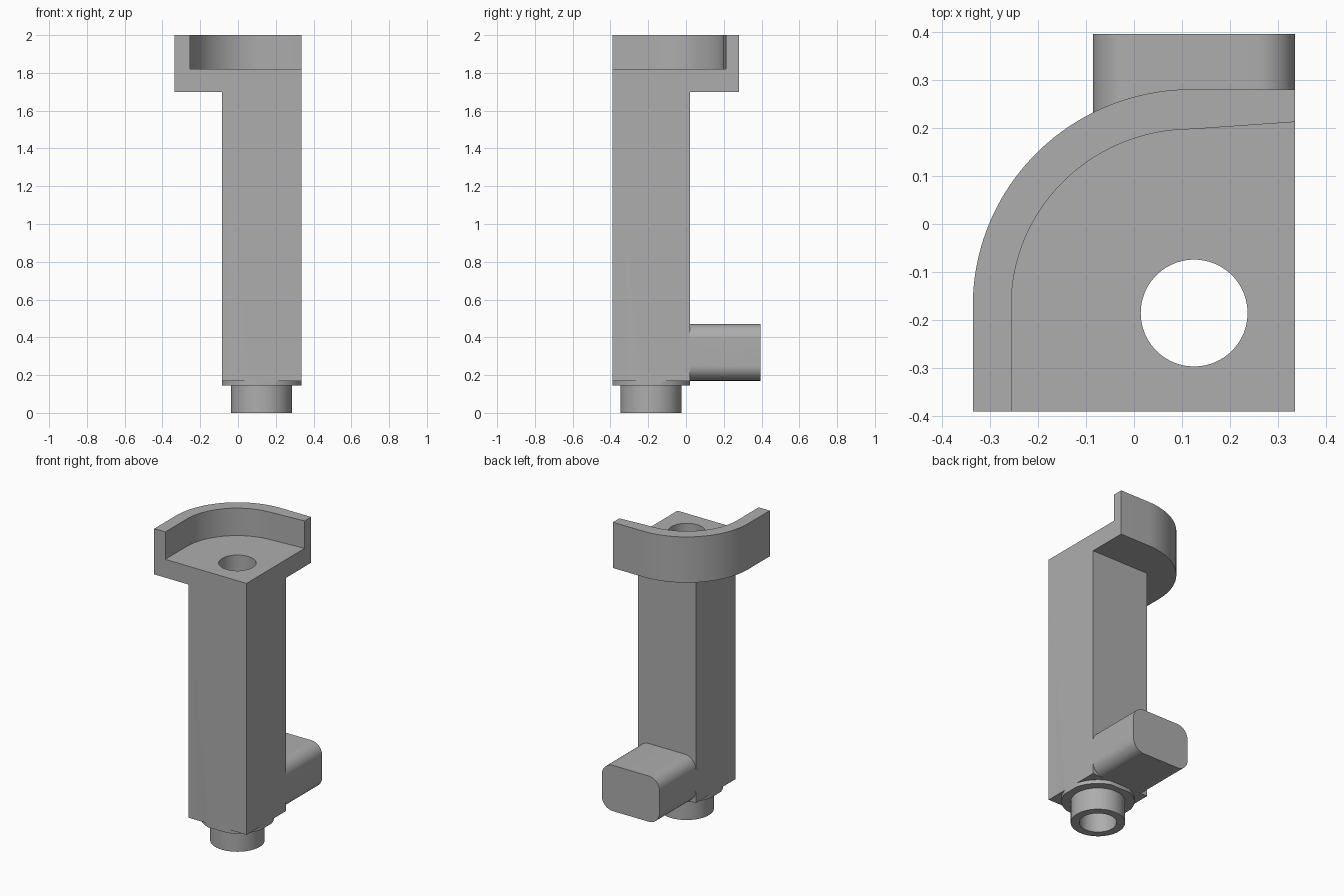
import bpy, bmesh
from math import sin, cos, pi, radians

cube = bpy.data.objects.get("Cube")
if cube:
    bpy.data.objects.remove(cube, do_unlink=True)

grey = bpy.data.materials.new("plain grey")
grey.use_nodes = True
colour = (0.42, 0.42, 0.42, 1)
grey.diffuse_color = colour
grey.node_tree.nodes["Principled BSDF"].inputs["Base Color"].default_value = colour

RIGHT, FRONT, BACK = 0.335, -0.39, 0.02      # shared flush faces
LEFT = -0.085                                # inner side of the column
CX, CY = 0.125, -0.185                       # axis of the bore


def arc(cx, cy, rx, ry, start, end, steps):
    """Points on an elliptical arc, angles in degrees."""
    angles = [radians(start + (end - start) * i / steps) for i in range(steps + 1)]
    return [(cx + rx * cos(a), cy + ry * sin(a)) for a in angles]


def prism(name, outline, low, high, axis="z"):
    """Extrude an outline along z (xy outline) or along y (xz outline)."""
    bm = bmesh.new()
    place = (lambda u, v: (u, v, low)) if axis == "z" else (lambda u, v: (u, low, v))
    face = bm.faces.new([bm.verts.new(place(u, v)) for u, v in outline])
    extruded = bmesh.ops.extrude_face_region(bm, geom=[face])["geom"]
    move = (0, 0, high - low) if axis == "z" else (0, high - low, 0)
    bmesh.ops.translate(bm, vec=move,
                        verts=[g for g in extruded if isinstance(g, bmesh.types.BMVert)])
    bmesh.ops.recalc_face_normals(bm, faces=bm.faces)
    mesh = bpy.data.meshes.new(name)
    bm.to_mesh(mesh)
    bm.free()
    mesh.materials.append(grey)
    obj = bpy.data.objects.new(name, mesh)
    bpy.context.collection.objects.link(obj)
    return obj


def disc(name, radius, low, high):
    return prism(name, arc(CX, CY, radius, radius, 0, 360, 96)[:-1], low, high)


def combine(target, tool, operation):
    """Apply a boolean and discard the tool."""
    mod = target.modifiers.new(operation.title(), "BOOLEAN")
    mod.operation, mod.solver, mod.object = operation, "EXACT", tool
    bpy.context.view_layer.objects.active = target
    bpy.ops.object.modifier_apply(modifier=mod.name)
    bpy.data.objects.remove(tool, do_unlink=True)


# Square column
square = [(LEFT, FRONT), (RIGHT, FRONT), (RIGHT, BACK), (LEFT, BACK)]
bracket = prism("bracket_post", square, 0.17, 1.75)

# Top shelf with a rounded back corner, recessed to leave a rim
outer = [(RIGHT, FRONT), (RIGHT, 0.28)] + arc(0.12, -0.17, 0.455, 0.45, 90, 180, 40) + [(-0.335, FRONT)]
shelf = prism("shelf", outer, 1.70, 2.0)
inner = ([(0.4, -0.45), (0.4, 0.216), (RIGHT, 0.212)]
         + arc(0.12, -0.17, 0.375, 0.367, 90, 180, 40) + [(-0.255, -0.45)])
combine(shelf, prism("recess_cutter", inner, 1.82, 2.1), "DIFFERENCE")
combine(bracket, shelf, "UNION")

# Rounded block reaching backwards
r = 0.08
block_outline = []
for cx, cz, start in ((RIGHT - r, 0.47 - r, 0), (LEFT + r, 0.47 - r, 90),
                      (LEFT + r, 0.17 + r, 180), (RIGHT - r, 0.17 + r, 270)):
    block_outline += arc(cx, cz, r, r, start, start + 90, 14)
combine(bracket, prism("rear_block", block_outline, BACK - 0.04, 0.395, "y"), "UNION")

# Collar trimmed to the column sides
collar = disc("collar", 0.217, 0.145, 0.2)
combine(collar, prism("collar_trim", square, 0.1, 0.3), "INTERSECT")
combine(bracket, collar, "UNION")

# Bottom spigot and the bore through everything
combine(bracket, disc("spigot", 0.162, 0.0, 0.25), "UNION")
combine(bracket, disc("bore_cutter", 0.111, -0.1, 2.1), "DIFFERENCE")

# Smooth the curved walls, keep edges sharp
bpy.ops.object.select_all(action="DESELECT")
bracket.select_set(True)
bpy.context.view_layer.objects.active = bracket
bpy.ops.object.shade_smooth_by_angle(angle=radians(25))
